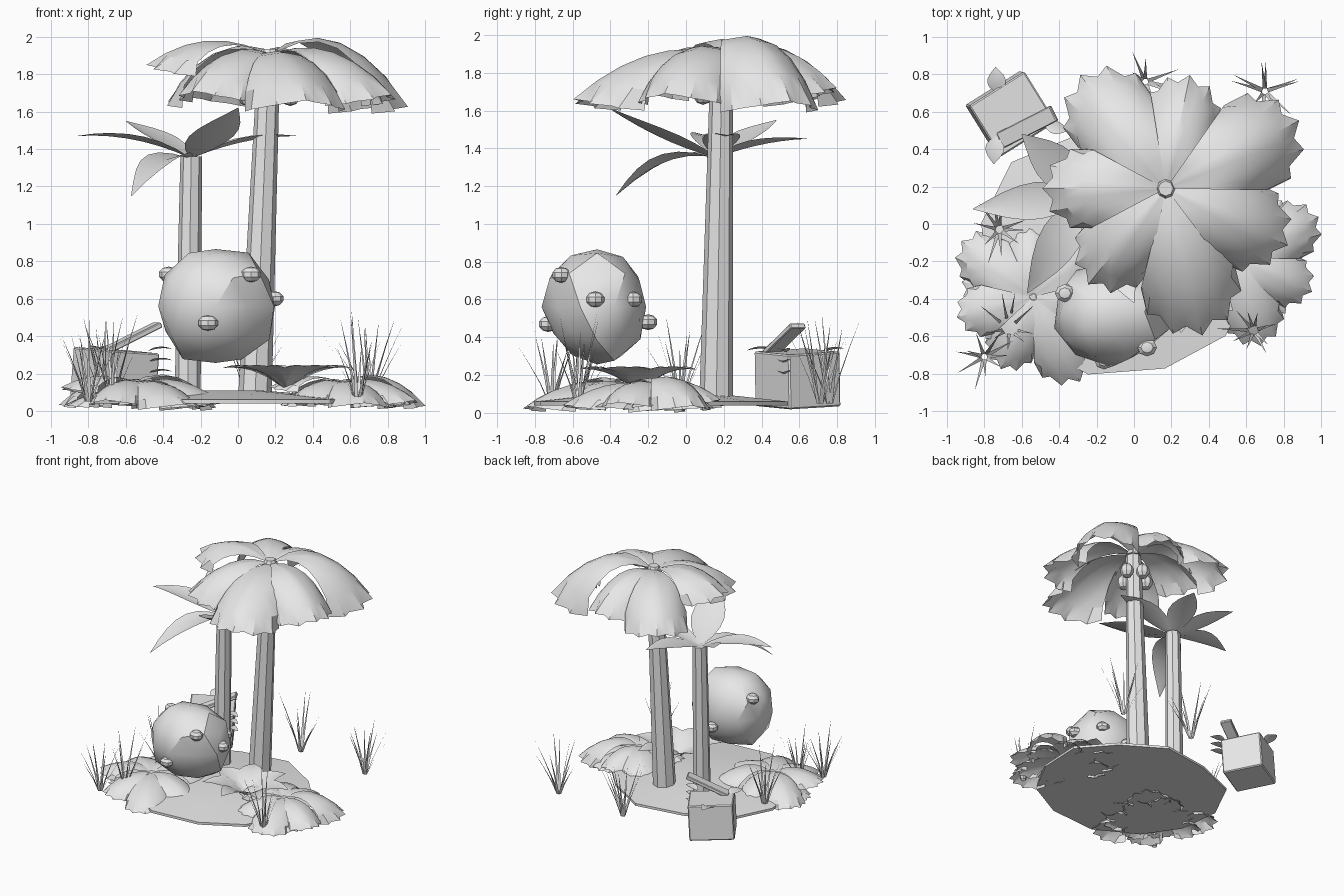
import bpy, bmesh, math, random
from math import sin, cos, pi, radians
from mathutils import Vector

random.seed(4)
cube = bpy.data.objects.get("Cube")
if cube:
    bpy.data.objects.remove(cube, do_unlink=True)

grey = bpy.data.materials.new("light_grey")
grey.use_nodes = True
grey.diffuse_color = (0.8, 0.8, 0.8, 1)
grey.node_tree.nodes["Principled BSDF"].inputs["Base Color"].default_value = (0.8, 0.8, 0.8, 1)


def finish(ob, name, angle=35):
    ob.name = name
    ob.data.materials.clear()
    ob.data.materials.append(grey)
    bpy.ops.object.select_all(action='DESELECT')
    ob.select_set(True)
    bpy.context.view_layer.objects.active = ob
    if angle:
        bpy.ops.object.shade_smooth_by_angle(angle=radians(angle))
    return ob


def from_bmesh(bm, name, angle=35):
    mesh = bpy.data.meshes.new(name)
    bm.to_mesh(mesh)
    bm.free()
    ob = bpy.data.objects.new(name, mesh)
    bpy.context.collection.objects.link(ob)
    return finish(ob, name, angle)


def add_grid(bm, rows, closed=False):
    """Skin a list of point rows with quads."""
    vs = [[bm.verts.new(p) for p in row] for row in rows]
    n = len(rows[0])
    for a, b in zip(vs, vs[1:]):
        for i in range(n if closed else n - 1):
            j = (i + 1) % n
            bm.faces.new((a[i], a[j], b[j], b[i]))
    return vs


def trunk(name, base, top, r0, r1, rings=9, sides=8):
    base, top = Vector(base), Vector(top)
    bm = bmesh.new()
    rows = []
    for k in range(rings):
        t = k / (rings - 1)
        c, r = base.lerp(top, t), r0 + (r1 - r0) * t
        rows.append([c + Vector((r * cos(2 * pi * i / sides), r * sin(2 * pi * i / sides), 0))
                     for i in range(sides)])
    vs = add_grid(bm, rows, closed=True)
    bm.faces.new(vs[-1])
    bm.faces.new(vs[0][::-1])
    return from_bmesh(bm, name, 20)


# Wide wedge fronds with saw-toothed ends: angle, length, lift, drop
FRONDS = [(180, .66, .37, .42), (127, .76, .35, .57), (78, .62, .30, .48), (27, .80, .55, .80),
          (-25, .72, .30, .51), (-76, .81, .21, .45), (-129, .66, .25, .44)]


def fan_crown(name, centre, scale=1.0, turn=0, z_scale=1.0):
    bm = bmesh.new()
    cols, steps = 10, 6
    for ang, length, lift, drop in FRONDS:
        rows = []
        for k in range(steps + 1):
            t = 0.04 + 0.96 * k / steps
            row = []
            for i in range(cols + 1):
                a = 2 * i / cols - 1
                tooth = 0.07 if (i % 2 == 0 and k == steps) else 0
                r = length * t * (1 - 0.25 * a * a * t - tooth)
                th = radians(ang + turn + 28 * a)
                z = lift * t - drop * t * t - 0.06 * abs(a) * t
                row.append(Vector(centre) + scale * Vector((r * cos(th), r * sin(th), z * z_scale)))
            rows.append(row)
        add_grid(bm, rows)
    return from_bmesh(bm, name, 25)


def broad_leaf(bm, base, tip, width, bow=0.05, fold=0.25, steps=7):
    """Almond leaf folded along its midrib."""
    base, tip = Vector(base), Vector(tip)
    d = tip - base
    side = Vector((-d.y, d.x, 0)).normalized()
    rows = []
    for k in range(steps + 1):
        t = k / steps
        c = base.lerp(tip, t) + Vector((0, 0, bow * 4 * t * (1 - t)))
        w = width * max(sin(pi * t ** 0.85), 0.02)
        rows.append([c + side * (w * s) + Vector((0, 0, fold * w * abs(s))) for s in (-1, 0, 1)])
    add_grid(bm, rows)


def blob(name, loc, size, segments=8, rings=5):
    bpy.ops.mesh.primitive_uv_sphere_add(segments=segments, ring_count=rings, location=loc)
    ob = bpy.context.object
    ob.scale = size
    return finish(ob, name, 30)


def box(name, loc, size, rot, bevel=0.008):
    bpy.ops.mesh.primitive_cube_add(size=1, location=loc, rotation=[radians(a) for a in rot])
    ob = bpy.context.object
    ob.scale = size
    bpy.ops.object.transform_apply(location=False, rotation=False, scale=True)
    mod = ob.modifiers.new("Bevel", 'BEVEL')
    mod.width, mod.segments = bevel, 1
    return finish(ob, name, 0)


# Ground: a shallow uneven mound
bm = bmesh.new()
rows = []
for f, z in ((1.0, .04), (1.0, .06), (.6, .09), (.25, .11)):
    rows.append([Vector((-.07 + f * .77 * cos(2 * pi * i / 12 + .3) * (1 + .04 * sin(5 * i)),
                         -.14 + f * .67 * sin(2 * pi * i / 12 + .3) * (1 + .04 * cos(3 * i)), z))
                 for i in range(12)])
vs = add_grid(bm, rows, closed=True)
bm.faces.new(vs[-1])
bm.faces.new(vs[0][::-1])
from_bmesh(bm, "ground", 30)

# Tall palm
trunk("tall_trunk", (.09, .16, .06), (.165, .19, 1.88), .09, .06)
fan_crown("tall_crown", (.17, .19, 1.9))
bpy.ops.mesh.primitive_cone_add(vertices=8, radius1=.065, radius2=.04, depth=.05, location=(.17, .19, 1.91))
finish(bpy.context.object, "crown_cap", 20)
for x, y in ((.05, .2), (.18, .09), (.28, .25), (.18, .32)):
    blob("coconut", (x, y, 1.69), (.055, .055, .06))

# Short palm with almond leaves
trunk("short_trunk", (-.27, .17, .06), (-.25, .17, 1.36), .07, .058)
bm = bmesh.new()
heart = (-.25, .16, 1.35)
for tip, width, bow in (((-.86, .08, 1.47), .1, .04), ((-.6, .48, 1.55), .11, .0),
                        ((-.57, -.37, 1.15), .11, .08), ((0, -.42, 1.62), .13, -.03),
                        ((.32, .22, 1.47), .1, .03), ((-.07, .64, 1.45), .11, .02)):
    broad_leaf(bm, heart, tip, width, bow)
from_bmesh(bm, "short_crown")

# Knobbly ball
bpy.ops.mesh.primitive_ico_sphere_add(subdivisions=2, radius=1, location=(-.12, -.47, .56))
ball = bpy.context.object
ball.scale = (.32, .28, .32)
for v in ball.data.vertices:
    v.co *= random.uniform(.91, 1.07)
finish(ball, "ball", 30)
for p in ((-.37, -.37, .73), (.07, -.66, .73), (.19, -.48, .6), (-.16, -.73, .47),
          (.08, -.28, .6), (-.1, -.2, .48)):
    blob("ball_knob", p, (.055, .05, .042), 8, 5)

# Low fan bushes, each with a flatter under layer
for x, y, turn, size in ((-.54, -.39, 15, .64), (.56, -.18, 0, .6)):
    fan_crown("bush", (x, y, .15), size, turn, .75)
    fan_crown("bush_under", (x, y, .09), size * .8, turn + 26, .5)

# Low broad-leaved plant
bm = bmesh.new()
for i in range(7):
    th = 2 * pi * i / 7 + .2
    broad_leaf(bm, (.26, -.25, .11), (.26 + .35 * cos(th), -.25 + .33 * sin(th), .23), .1, .04)
from_bmesh(bm, "broad_plant")

# Grass tufts of thin curved blades
for x, y in ((-.8, -.71), (-.67, -.56), (.64, -.57), (.06, .76), (.7, .71), (-.72, -.03)):
    bm = bmesh.new()
    for i in range(10):
        th = 2 * pi * i / 10 + random.uniform(-.3, .3)
        reach, h = random.uniform(.06, .18), random.uniform(.28, .48)
        out = Vector((cos(th), sin(th), 0))
        side = Vector((-sin(th), cos(th), 0))
        rows = []
        for t in (0, .35, .7, 1):
            c = Vector((x, y, .05)) + out * (.015 + reach * t ** 1.2) + Vector((0, 0, h * t))
            w = .011 * (1.05 - t)
            rows.append((c - side * w, c + side * w))
        add_grid(bm, rows)
    from_bmesh(bm, "grass_tuft")

# Crate with a raised plank and small fins
box("crate", (-.66, .59, .18), (.35, .32, .29), (3, 3, 32))
box("plank", (-.57, .52, .39), (.35, .09, .03), (0, -24, 27), .005)
bm = bmesh.new()
for z in (.2, .26, .32):
    broad_leaf(bm, (-.48, .53, z), (-.35, .5, z + .01), .035, .01)
broad_leaf(bm, (-.73, .7, .31), (-.74, .84, .34), .05, .01)
broad_leaf(bm, (-.74, .47, .33), (-.75, .32, .33), .05, .01)
from_bmesh(bm, "crate_fins")
